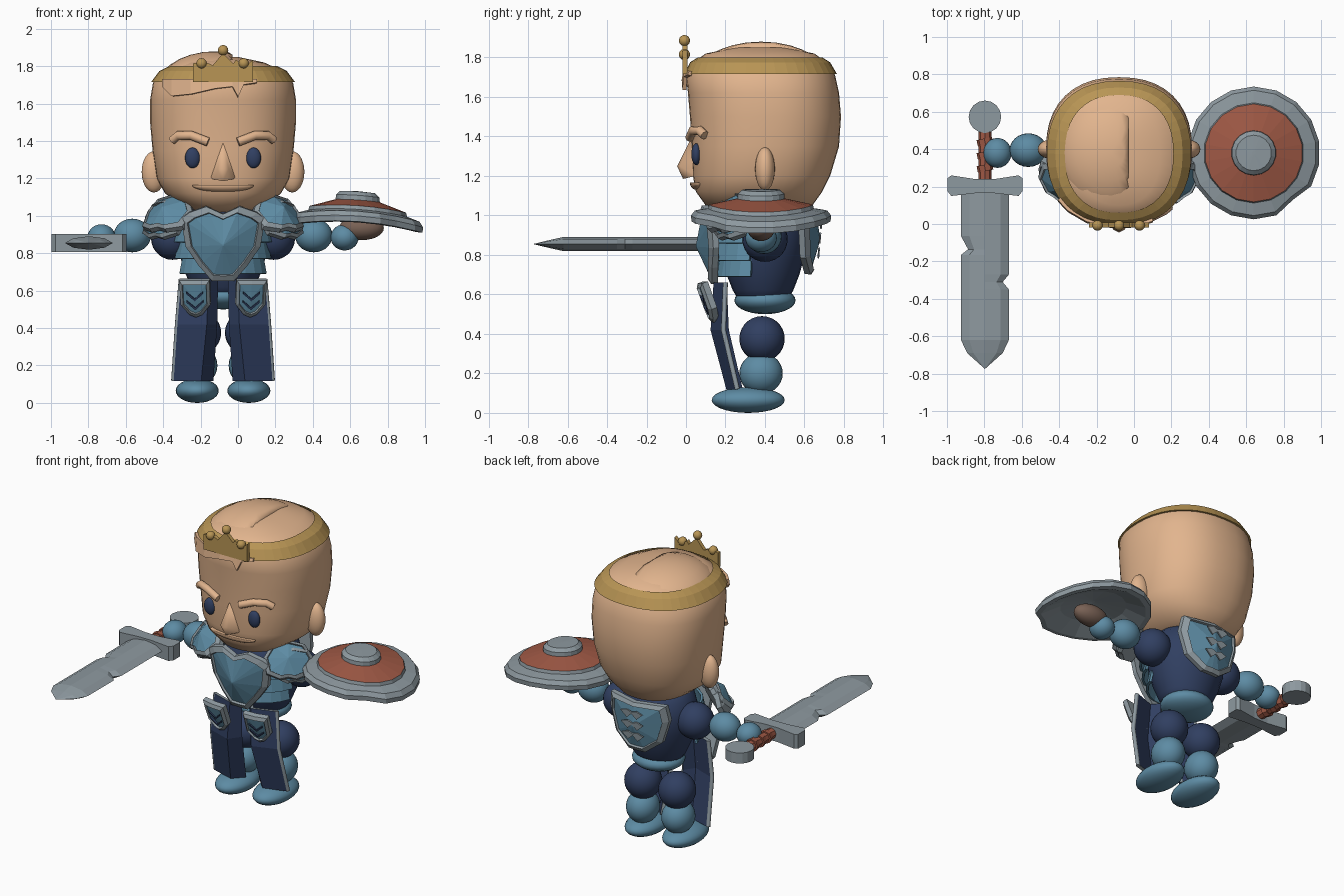
import bpy, bmesh
from math import sin, cos, pi, radians
from mathutils import Matrix, Vector, Euler

if "Cube" in bpy.data.objects:
    bpy.data.objects.remove(bpy.data.objects["Cube"])

CX = -0.08  # body centre line


def material(name, *rgb):
    m = bpy.data.materials.new(name)
    m.use_nodes = True
    m.diffuse_color = (*rgb, 1)
    node = m.node_tree.nodes["Principled BSDF"]
    node.inputs["Base Color"].default_value = (*rgb, 1)
    node.inputs["Roughness"].default_value = 0.7
    return m


SKIN = material("skin", .76, .46, .27)
BLUE = material("blue armour", .11, .26, .37)
NAVY = material("navy cloth", .03, .05, .12)
STEEL = material("steel grey", .27, .32, .35)
GOLD = material("gold", .48, .30, .09)
RED = material("red leather", .35, .10, .06)
BROWN = material("brown strap", .19, .12, .09)


def mesh(name, verts, faces, mats, idx=None, smooth=False, thick=0):
    me = bpy.data.meshes.new(name)
    me.from_pydata([tuple(v) for v in verts], [], faces)
    for m in mats:
        me.materials.append(m)
    if idx:
        for p, i in zip(me.polygons, idx):
            p.material_index = i
    bm = bmesh.new()
    bm.from_mesh(me)
    bmesh.ops.recalc_face_normals(bm, faces=bm.faces)
    bm.to_mesh(me)
    bm.free()
    ob = bpy.data.objects.new(name, me)
    bpy.context.collection.objects.link(ob)
    if smooth:
        me.shade_smooth()
    if thick:
        mod = ob.modifiers.new("thickness", "SOLIDIFY")
        mod.thickness, mod.offset = thick, 0
        mod.material_offset_rim = len(mats) - 1
    return ob


def stack(name, rings, mats, idx=None, smooth=False, caps=True):
    """Skin a list of equal rings of points."""
    n = len(rings[0])
    verts = [p for r in rings for p in r]
    faces, ids = [], []
    for i in range(len(rings) - 1):
        for j in range(n):
            k = (j + 1) % n
            faces.append((i*n + j, i*n + k, i*n + n + k, i*n + n + j))
            ids.append(idx[i] if idx else 0)
    if caps:
        faces += [tuple(range(n)), tuple(range(len(verts) - n, len(verts)))]
        ids += [ids[0], ids[-1]]
    return mesh(name, verts, faces, mats, ids, smooth)


def ball(name, loc, rad, mat, limit=None):
    bm = bmesh.new()
    bmesh.ops.create_uvsphere(bm, u_segments=24, v_segments=14, radius=1)
    for v in bm.verts:
        v.co = Vector(loc) + v.co * Vector(rad)
        if limit:
            v.co[limit[0]] = min(v.co[limit[0]], limit[1])
    me = bpy.data.meshes.new(name)
    bm.to_mesh(me)
    bm.free()
    me.materials.append(mat)
    me.shade_smooth()
    ob = bpy.data.objects.new(name, me)
    bpy.context.collection.objects.link(ob)
    return ob


def prism(name, pts, depth, loc, rot, mat):
    m = Matrix.Translation(loc) @ Euler([radians(a) for a in rot]).to_matrix().to_4x4()
    return stack(name, [[m @ Vector((x, y, z)) for x, y in pts] for z in (-depth/2, depth/2)], [mat])


def tube(name, pts, r, mat):
    cu = bpy.data.curves.new(name, "CURVE")
    cu.dimensions, cu.bevel_depth, cu.use_fill_caps, cu.bevel_resolution = "3D", r, True, 2
    sp = cu.splines.new("POLY")
    sp.points.add(len(pts) - 1)
    for p, q in zip(sp.points, pts):
        p.co = (*q, 1)
    cu.materials.append(mat)
    ob = bpy.data.objects.new(name, cu)
    bpy.context.collection.objects.link(ob)


def plate(name, half, loc, rot, bulge, curve, border=.85):
    """Mirrored armour plate with a steel border and a faceted blue middle."""
    pts = half + [(-x, z) for x, z in half[-2:0:-1]]
    m = Matrix.Translation(loc) @ Euler([radians(a) for a in rot]).to_matrix().to_4x4()
    rings = []
    for s, y in ((1, .03), (1, 0), (border, -.014), (border - .03, 0), (.02, -bulge)):
        rings.append([m @ Vector((x*s, y + curve * (x*s)**2, z*s)) for x, z in pts])
    stack(name, rings, [STEEL, BLUE], [0, 0, 0, 1])
    return m


# Head, hair and circlet
def head_ring(z, rx, yf, yb, n=40):
    def power(v):
        return abs(v)**.87 * (1 if v > 0 else -1)
    return [(CX + rx * power(cos(a)), (yf + yb)/2 + (yb - yf)/2 * power(sin(a)), z)
            for a in (2*pi*i/n for i in range(n))]


stack("head", [head_ring(*r) for r in (
    (1.02, .12, .2, .56), (1.05, .22, .10, .64), (1.12, .31, .05, .69), (1.2, .355, .035, .73),
    (1.35, .377, .03, .775), (1.5, .39, .02, .785), (1.62, .39, .01, .775), (1.71, .375, 0, .755),
    (1.77, .33, .03, .72), (1.82, .22, .1, .65), (1.85, .08, .25, .5))], [SKIN], smooth=True)
ball("swept_hair", (-.12, .38, 1.69), (.31, .34, .19), SKIN, (0, -.03))
stack("circlet", [head_ring(*r) for r in (
    (1.715, .365, .01, .745), (1.715, .385, -.008, .765), (1.775, .34, .02, .73), (1.80, .29, .06, .69))],
    [GOLD], caps=False)

fringe = [(-.4, 1.69), (-.35, 1.64), (-.25, 1.65), (-.12, 1.68), (-.03, 1.69), (0, 1.635), (.03, 1.7), (.1, 1.71)]
verts = []
for x, z in fringe:
    y = .39 - .395 * (1 - (abs(x - CX)/.39)**2.3)**.435
    verts += [(x, y, 1.73), (x, y - .008, z)]
mesh("fringe", verts, [(2*i, 2*i + 1, 2*i + 3, 2*i + 2) for i in range(len(fringe) - 1)], [SKIN], thick=.02)

prism("crown_front", [(-.16, 0), (.16, 0), (.16, .12), (.115, .08), (.07, .12), (.055, .1), (0, .155),
                      (-.055, .09), (-.1, .11), (-.16, .1)], .025, (CX, -.005, 1.715), (90, 0, 0), GOLD)
for dx, z in ((-.115, 1.815), (0, 1.885), (.11, 1.815)):
    ball("crown_bead", (CX + dx, -.008, z), (.028,) * 3, GOLD)

# Face
for s, side in ((1, "left"), (-1, "right")):
    ball(side + "_eye", (CX + s*.163, .052, 1.31), (.04, .025, .055), NAVY)
    ball(side + "_ear", (CX + s*.37, .4, 1.235), (.065, .05, .11), SKIN)
    tube(side + "_brow", [(CX + s*a, b, c) for a, b, c in
                          ((.27, .095, 1.405), (.24, .07, 1.43), (.17, .035, 1.43), (.08, .02, 1.395))], .024, SKIN)
ball("mouth", (CX, .06, 1.163), (.165, .04, .035), SKIN, (2, 1.166))
mesh("nose", [(CX, .025, 1.39), (CX - .03, -.03, 1.25), (CX + .03, -.03, 1.25), (CX - .07, .05, 1.2),
              (CX + .07, .05, 1.2), (CX, -.015, 1.185), (CX, -.045, 1.25)],
     [(0, 1, 6), (0, 6, 2), (0, 3, 1), (0, 2, 4), (1, 3, 5), (2, 5, 4), (1, 5, 6), (6, 5, 2)], [SKIN], smooth=True)

# Torso and hips
torso = [(.56, .13), (.62, .17), (.7, .205), (.8, .235), (.9, .245), (1, .22), (1.06, .16)]
stack("torso", [[(CX + r*cos(2*pi*i/24), .39 + .9*r*sin(2*pi*i/24), z) for i in range(24)]
                for z, r in torso], [NAVY], smooth=True)
ball("hips", (CX, .4, .57), (.165, .155, .07), BLUE)

# Overlapping waist bands round the front
for k, (z, r) in enumerate(((.86, .255), (.77, .24), (.69, .215))):
    verts = []
    for i in range(11):
        a = radians(195 + 15*i)
        for dr, dz in ((0, .1), (.02, 0)):
            verts.append((CX + (r + dr)*cos(a), .39 + (r + dr)*sin(a), z + dz))
    mesh("waist_band", verts, [(2*i, 2*i + 1, 2*i + 3, 2*i + 2) for i in range(10)], [BLUE], thick=.015)

# Chest and back plates
chest = [(0, .16), (.09, .2), (.18, .165), (.225, .13), (.2, -.02), (.13, -.12), (.06, -.2), (0, -.2)]
plate("chest_plate", chest, (CX, .1, .85), (8, 0, 0), .05, .9)
m = plate("back_plate", [(0, .15), (.2, .15), (.215, .05), (.17, -.1), (.06, -.18), (0, -.18)],
          (CX, .65, .88), (5, 0, 180), .03, 1.2)
for k in range(3):
    z = .08 - .075*k
    for s in (-1, 1):
        p = m @ Vector((s*.035, -.028, z))
        prism("back_diamond", [(-.045, .015), (0, -.025), (.045, .015), (0, .03)], .009, p, (95, 0, 180), STEEL)

# Limbs, pauldrons and hanging armour, one side at a time
for s, side in ((1, "left"), (-1, "right")):
    ball(side + "_shoulder", (CX + s*.27, .4, .88), (.115, .115, .115), NAVY)
    ball(side + "_forearm", (CX + s*.485, .395, .895), (.1, .09, .09), BLUE)
    ball(side + "_hand", (CX + s*.65, .38, .885), (.075, .08, .07), BLUE)
    ball(side + "_thigh", (CX + s*.125, .385, .375), (.115, .115, .115), NAVY)
    ball(side + "_shin", (CX + s*.13, .38, .2), (.1, .11, .105), BLUE)
    ball(side + "_foot", (CX + s*.138, .315, .065), (.115, .185, .065), BLUE)

    pauldron = [(0, .12), (.1, .1), (.15, .02), (.13, -.08), (.05, -.12), (0, -.11)]
    plate(side + "_pauldron", pauldron, (CX + s*.31, .2, 1.025), (-40, 0, s*35), .035, 1.8)
    plate(side + "_lower_pauldron", [(x*.9, z*.9) for x, z in pauldron],
          (CX + s*.34, .22, .985), (-22, 0, s*40), .03, 2)

    # Split tabard with a fold down the middle
    rows = [((.035, .2), (.08, .15), (.225, .2), .66), ((.04, .21), (.09, .135), (.245, .19), .42),
            ((.06, .28), (.12, .215), (.265, .26), .12)]
    verts = [(CX + s*x, y, r[3]) for r in rows for x, y in r[:3]]
    mesh(side + "_tabard", verts, [(3*r + c, 3*r + c + 1, 3*r + c + 4, 3*r + c + 3)
                                   for r in (0, 1) for c in (0, 1)], [NAVY, STEEL], thick=.022)
    tube(side + "_tabard_trim", verts[2::3], .013, STEEL)

    m = plate(side + "_thigh_plate", [(0, .1), (.082, .1), (.08, -.04), (.035, -.095), (0, -.11)],
              (CX + s*.15, .1, .56), (20, 0, s*8), .006, .8, .8)
    for z in (.01, -.04):
        prism("thigh_chevron", [(-.045, .03), (0, -.01), (.045, .03), (.045, .018), (0, -.024), (-.045, .018)],
              .008, m @ Vector((0, -.008, z)), (110, 0, s*8), NAVY)

# Round shield, bent across its width
SX, SY = .64, .38
levels = [(.01, 1.04), (.2, 1.01), (.32, .965), (.352, .97), (.355, 1.0), (.335, 1.025), (.268, 1.035), (.262, 1.055),
          (.12, 1.085), (.118, 1.11), (.095, 1.13), (.01, 1.132)]
rings = []
for r, z in levels:
    ring = []
    for i in range(18):
        a = 2*pi*(i + .5)/18
        q = r * (.92 if i == 15 and r > .3 else 1)
        x = q*cos(a)
        ring.append((SX + x, SY + q*sin(a), z - .3*x*x - .07*x))
    rings.append(ring)
stack("shield", rings, [STEEL, RED], [1 if .25 < levels[i][0] < .265 else 0 for i in range(len(levels) - 1)])
ball("shield_strap", (.66, .38, .935), (.12, .07, .065), BROWN)

# Sword: ridged blade with nicks, guard, grip and pommel
WX, WZ = -.797, .855
left = [(.128, .2), (.128, -.065), (.09, -.135), (.128, -.165), (.128, -.62), (.095, -.69), (0, -.775)]
right = [(.128, .2), (.128, -.27), (.095, -.31), (.128, -.35), (.128, -.62), (.095, -.69), (0, -.775)]
verts, faces = [], []
for s, edge in ((-1, left), (1, right)):
    for h in (-1, 1):
        b = len(verts)
        for x, y in edge:
            height = .036 * min(1, (y + .775)/.15)
            verts += [(WX, y, WZ + h*height), (WX + s*x*.65, y, WZ + h*height*.7), (WX + s*x, y, WZ)]
        faces += [(b + 3*i + c, b + 3*i + c + 1, b + 3*i + c + 4, b + 3*i + c + 3)
                  for i in range(len(edge) - 1) for c in (0, 1)]
mesh("sword_blade", verts, faces, [STEEL])
prism("sword_guard", [(-.2, -.03), (-.18, -.055), (-.05, -.04), (.05, -.04), (.18, -.055), (.2, -.03),
                      (.2, .04), (.18, .055), (.05, .035), (-.05, .035), (-.18, .055), (-.2, .04)],
      .095, (WX, .205, WZ), (0, 0, 0), STEEL)
octagon = [(.035*cos(i*pi/4), .035*sin(i*pi/4)) for i in range(8)]
prism("sword_grip", octagon, .27, (WX, .37, WZ), (90, 0, 0), RED)
for y in (.3, .37, .44):
    prism("grip_wrap", [(x*1.2, z*1.2) for x, z in octagon], .035, (WX, y, WZ), (90, 0, 12), RED)
prism("sword_pommel", [(.087*cos(i*pi/8), .087*sin(i*pi/8)) for i in range(16)], .07, (WX, .573, WZ), (0, 0, 0), STEEL)
